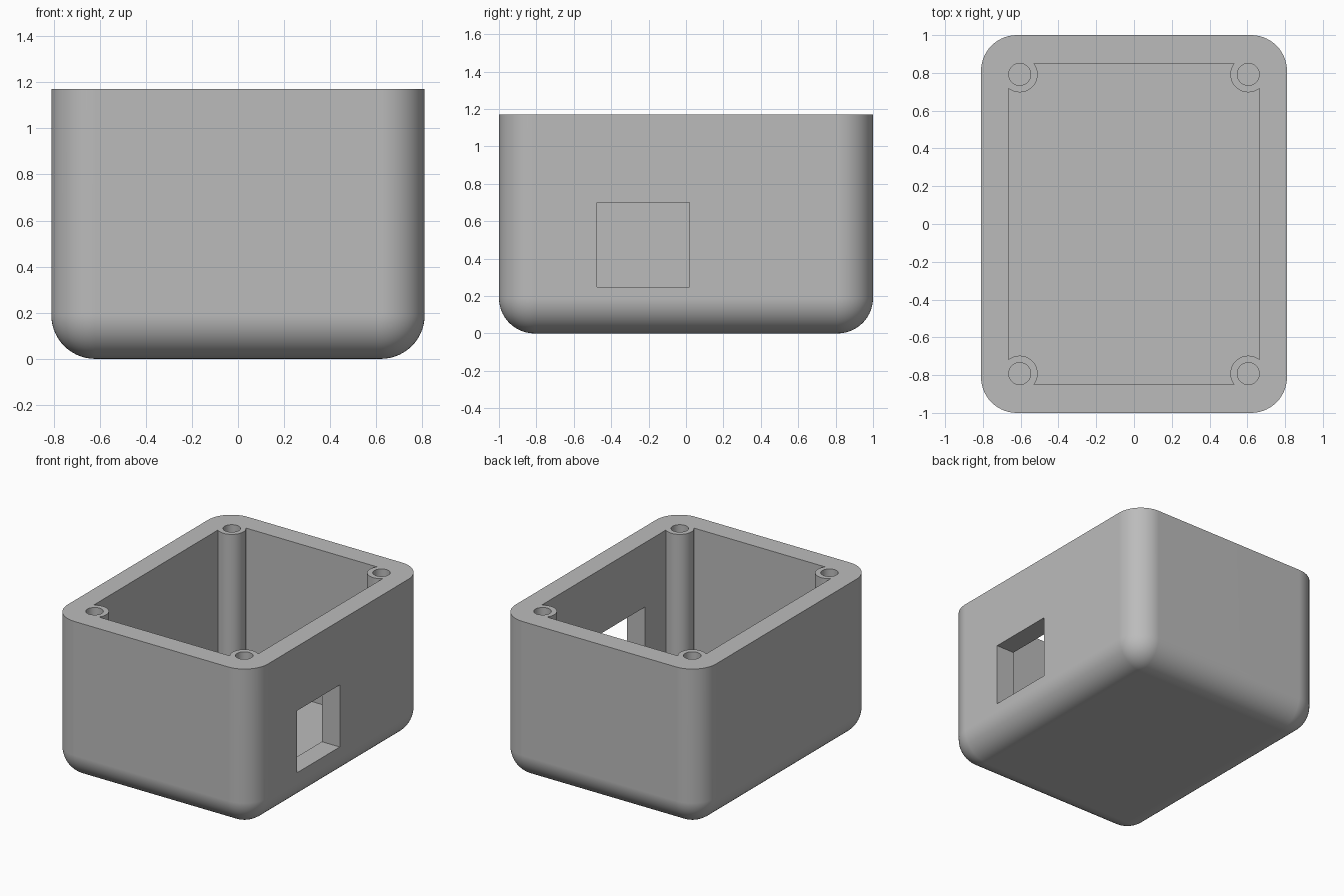
import bpy
import bmesh
from math import radians
from mathutils import Matrix

HALF_X, HALF_Y, HEIGHT = 0.81, 1.0, 1.17
ROUND = 0.19                     # outer corner and bottom fillet radius
CAV_X, CAV_Y, FLOOR = 0.665, 0.85, 0.045
POST_X, POST_Y = 0.605, 0.792
POST_R, HOLE_R = 0.095, 0.058

cube = bpy.data.objects.get("Cube")
if cube:
    bpy.data.objects.remove(cube, do_unlink=True)

grey = bpy.data.materials.new("plain grey")
grey.use_nodes = True
COLOUR = (0.5, 0.5, 0.5, 1)
grey.diffuse_color = COLOUR
grey.node_tree.nodes["Principled BSDF"].inputs["Base Color"].default_value = COLOUR


def make_object(name, bm):
    mesh = bpy.data.meshes.new(name)
    bm.to_mesh(mesh)
    bm.free()
    mesh.materials.append(grey)
    obj = bpy.data.objects.new(name, mesh)
    bpy.context.collection.objects.link(obj)
    return obj


def box_mesh(lo, hi):
    bm = bmesh.new()
    size = [b - a for a, b in zip(lo, hi)]
    mid = [(a + b) / 2 for a, b in zip(lo, hi)]
    bmesh.ops.create_cube(bm, size=1, matrix=Matrix.Translation(mid) @ Matrix.Diagonal((*size, 1)))
    return bm


def corner_cylinders(name, radius, z0, z1):
    """One upright cylinder at each screw position."""
    bm = bmesh.new()
    for sx in (-1, 1):
        for sy in (-1, 1):
            bmesh.ops.create_cone(
                bm, cap_ends=True, segments=48, radius1=radius, radius2=radius, depth=z1 - z0,
                matrix=Matrix.Translation((sx * POST_X, sy * POST_Y, (z0 + z1) / 2)))
    return make_object(name, bm)


def subtract(target, cutter):
    """Cut one object out of another and discard the cutter."""
    cutter.hide_render = True
    mod = target.modifiers.new("cut", "BOOLEAN")
    mod.operation, mod.solver, mod.object = "DIFFERENCE", "EXACT", cutter
    bpy.context.view_layer.objects.active = target
    bpy.ops.object.modifier_apply(modifier=mod.name)
    bpy.data.objects.remove(cutter, do_unlink=True)


# Outer shell: every edge rounded except the top rim
bm = box_mesh((-HALF_X, -HALF_Y, 0), (HALF_X, HALF_Y, HEIGHT))
edges = [e for e in bm.edges if min(v.co.z for v in e.verts) < HEIGHT / 2]
bmesh.ops.bevel(bm, geom=edges, offset=ROUND, segments=14, profile=0.5, affect="EDGES")
case = make_object("enclosure_base", bm)

# Cavity, leaving the four screw posts standing
cavity = make_object("cavity_cutter", box_mesh((-CAV_X, -CAV_Y, FLOOR), (CAV_X, CAV_Y, HEIGHT + 0.2)))
subtract(cavity, corner_cylinders("post_cutter", POST_R, -0.1, HEIGHT + 0.4))
subtract(case, cavity)

# Screw holes and the side opening
subtract(case, corner_cylinders("hole_cutter", HOLE_R, FLOOR + 0.01, HEIGHT + 0.2))
subtract(case, make_object("window_cutter", box_mesh((0.6, -0.475, 0.247), (1.0, 0.018, 0.7))))

# Smooth rounded surfaces with crisp edges
bpy.ops.object.select_all(action="DESELECT")
case.select_set(True)
bpy.context.view_layer.objects.active = case
bpy.ops.object.shade_smooth_by_angle(angle=radians(30))
weighted = case.modifiers.new("flat_walls", "WEIGHTED_NORMAL")
weighted.keep_sharp = True
